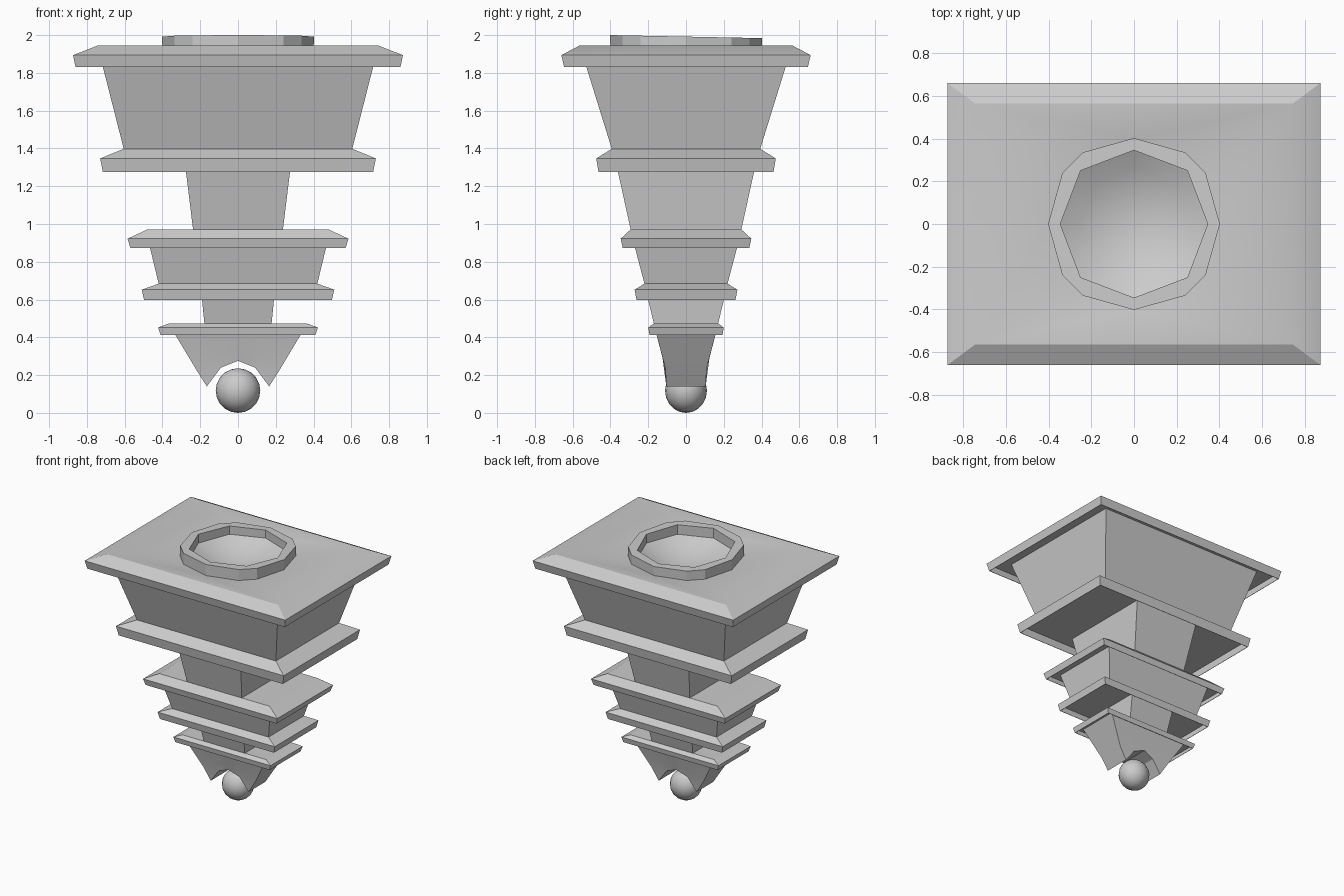
import bpy, bmesh
from math import radians

if "Cube" in bpy.data.objects:
    bpy.data.objects.remove(bpy.data.objects["Cube"])

DROP = .006


def finish(bm, name, smooth=False):
    bmesh.ops.remove_doubles(bm, verts=bm.verts, dist=0.0005)
    bmesh.ops.recalc_face_normals(bm, faces=bm.faces)
    mesh = bpy.data.meshes.new(name)
    bm.to_mesh(mesh)
    bm.free()
    obj = bpy.data.objects.new(name, mesh)
    bpy.context.collection.objects.link(obj)
    if smooth:
        bpy.ops.object.select_all(action='DESELECT')
        obj.select_set(True)
        bpy.context.view_layer.objects.active = obj
        bpy.ops.object.shade_smooth_by_angle(angle=radians(28))
    return obj


def loft(bm, loops):
    rows = [[bm.verts.new(p) for p in loop] for loop in loops]
    n = len(rows[0])
    for a, b in zip(rows, rows[1:]):
        for i in range(n):
            j = (i + 1) % n
            bm.faces.new((a[i], a[j], b[j], b[i]))
    return rows


def rect(hx, hy, z):
    z -= DROP
    return [(-hx, -hy, z), (hx, -hy, z), (hx, hy, z), (-hx, hy, z)]


# Ledge: hollow underneath, with a thin hanging lip and sloped top
def ledge_loops(inner, low, mid, top):
    t = .003
    return [rect(*inner, mid[2] - t), rect(mid[0] - t, mid[1] - t, mid[2] - t),
            rect(low[0] - t, low[1] - t, low[2]), rect(*low), rect(*mid), rect(*top)]


def ledge(name, inner, low, mid, top):
    bm = bmesh.new()
    rows = loft(bm, ledge_loops(inner, low, mid, top))
    bm.faces.new(rows[-1])
    finish(bm, name)


# Block: tapered wall rising into the hollow of the ledge above
def block(name, low, high, rise):
    f = (rise - low[2]) / (high[2] - low[2])
    end = [a + (b - a) * f for a, b in zip(low, high)]
    bm = bmesh.new()
    loft(bm, [rect(*low), rect(*end)])
    finish(bm, name)


ledge("ledge_1", (.34, .16), (.41, .193, .418), (.423, .2, .458), (.365, .17, .479))
block("neck_1", (.178, .17, .479), (.19, .2, .602), .655)
ledge("ledge_2", (.19, .2), (.497, .262, .604), (.51, .272, .658), (.42, .22, .69))
block("block_1", (.42, .22, .69), (.466, .27, .88), .925)
ledge("ledge_3", (.46, .27), (.57, .335, .88), (.585, .346, .928), (.48, .293, .977))
block("neck_2", (.238, .293, .977), (.275, .36, 1.28), 1.35)
ledge("ledge_4", (.27, .36), (.715, .463, 1.28), (.73, .475, 1.353), (.605, .393, 1.404))
block("block_2", (.605, .393, 1.404), (.715, .527, 1.836), 1.895)


# Round outline: four axis points with blunted diagonals
def ring(axis, a, b, z, tilt=0):
    quarter = [(axis, 0), (a, b), (b, a)]
    pts = []
    for _ in range(4):
        pts += [(x, y, z - tilt * y) for x, y in quarter]
        quarter = [(-y, x) for x, y in quarter]
    return pts


# Top plate, dished slightly toward a round opening
bm = bmesh.new()
rows = loft(bm, ledge_loops((.72, .53), (.86, .645, 1.836), (.873, .66, 1.9),
                            (.745, .565, 1.95)))
hole = [bm.verts.new(p) for p in ring(.4, .335, .24, 1.912)]
top = rows[-1]
edges = [bm.edges.get((top[i], top[(i + 1) % 4])) for i in range(4)]
edges += [bm.edges.new((hole[i], hole[(i + 1) % 12])) for i in range(12)]
bmesh.ops.triangle_fill(bm, use_beauty=True, edges=edges)
finish(bm, "top_plate", True)

# Raised rim
bm = bmesh.new()
loft(bm, [ring(.4, .335, .24, 1.91), ring(.402, .335, .24, 1.992, .02),
          ring(.345, .25, .25, 1.992, .02), ring(.345, .25, .25, 1.922)])
bmesh.ops.dissolve_degenerate(bm, dist=0.0005, edges=bm.edges)
finish(bm, "rim")

# Hollow bowl
bm = bmesh.new()
rows = loft(bm, [ring(.345 * s, .25 * s, .25 * s, z) for s, z in
                 [(1, 1.922), (.75, 1.876), (.5, 1.845), (.25, 1.827)]])
floor = bm.verts.new((0, 0, 1.822))
for i in range(12):
    bm.faces.new((rows[-1][i], rows[-1][(i + 1) % 12], floor))
bmesh.ops.dissolve_degenerate(bm, dist=0.0005, edges=bm.edges)
finish(bm, "bowl", True)

# Arched foot: columns of (x, z, half depth) from top to bottom
cols = [[(.355, .452, .166), (.225, .235, .109), (.165, .14, .104)],
        [(.17, .452, .166), (.115, .29, .124), (.09, .24, .11)],
        [(0, .452, .166), (0, .33, .134), (0, .276, .12)]]
cols += [[(-x, z, d) for x, z, d in c] for c in cols[1::-1]]
bm = bmesh.new()
front = [[bm.verts.new((x, -d, z)) for x, z, d in c] for c in cols]
back = [[bm.verts.new((x, d, z)) for x, z, d in c] for c in cols]
for i in range(4):
    for k in range(2):
        for side in (front, back):
            bm.faces.new((side[i][k], side[i + 1][k], side[i + 1][k + 1], side[i][k + 1]))
    bm.faces.new((front[i][2], front[i + 1][2], back[i + 1][2], back[i][2]))
for i in (0, 4):
    for k in range(2):
        bm.faces.new((front[i][k], front[i][k + 1], back[i][k + 1], back[i][k]))
finish(bm, "arched_foot", True)

# Ball under the arch
bm = bmesh.new()
bmesh.ops.create_uvsphere(bm, u_segments=16, v_segments=10, radius=.118)
for v in bm.verts:
    v.co.y *= .94
    v.co.z += .118
finish(bm, "ball", True)
